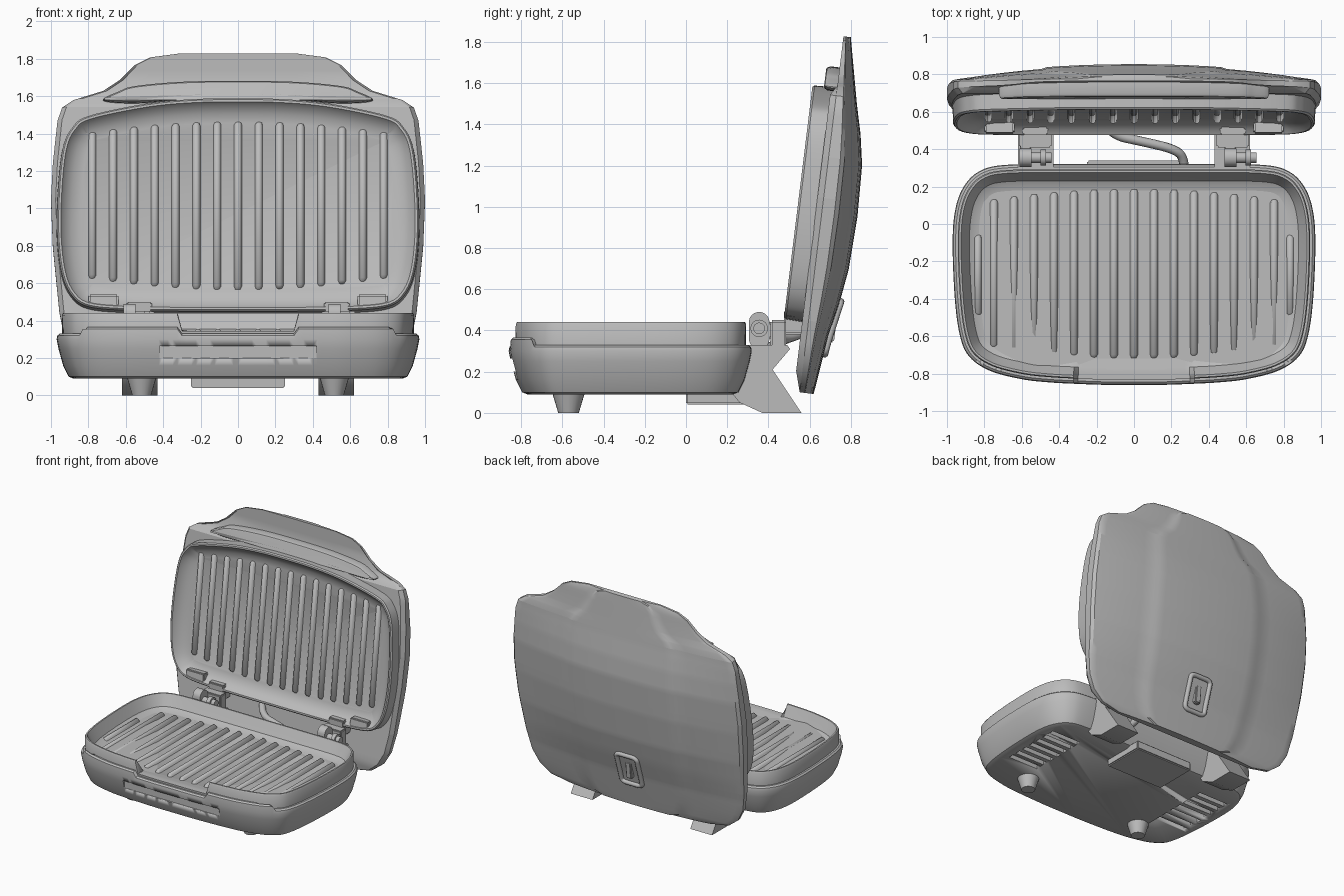
import bpy, bmesh, math
from mathutils import Matrix, Vector

if "Cube" in bpy.data.objects:
    bpy.data.objects.remove(bpy.data.objects["Cube"])

grey = bpy.data.materials.new("warm_grey")
grey.diffuse_color = (0.5, 0.5, 0.5, 1)
grey.use_nodes = True
grey.node_tree.nodes["Principled BSDF"].inputs["Base Color"].default_value = grey.diffuse_color
# lid frame: x across, y up the lid, z out of the cooking face
LID = Matrix.Translation((0, 0.552, 0.10)) @ Matrix.Rotation(math.radians(83), 4, 'X')
FLAT = Matrix.Identity(4)


def finish(name, bm, mat=FLAT, angle=32):
    bmesh.ops.recalc_face_normals(bm, faces=bm.faces)
    me = bpy.data.meshes.new(name)
    bm.to_mesh(me)
    bm.free()
    me.transform(mat)
    me.materials.append(grey)
    me.shade_smooth()
    me.set_sharp_from_angle(angle=math.radians(angle))
    ob = bpy.data.objects.new(name, me)
    bpy.context.collection.objects.link(ob)
    return ob


def lerp(table, t):
    for (a, b), (c, d) in zip(table, table[1:]):
        if t <= c:
            return b + (d - b) * max(0, t - a) / (c - a)
    return table[-1][1]


def outline(half, n=6):
    """Closed smooth outline from its right half, front to back."""
    p = [Vector(q) for q in half]
    p += [Vector((-q.x, q.y)) for q in p[-2:0:-1]]
    out = []
    for i in range(len(p)):
        a, b, c, d = p[i - 1], p[i], p[(i + 1) % len(p)], p[(i + 2) % len(p)]
        for k in range(n):
            t = k / n
            out.append(0.5 * (2 * b + (c - a) * t + (2 * a - 5 * b + 4 * c - d) * t * t
                              + (3 * b - a - 3 * c + d) * t ** 3))
    return out


def loft(bm, rings):
    rows = [[bm.verts.new(co) for co in r] for r in rings]
    for r, s in zip(rows, rows[1:]):
        for i in range(len(r)):
            j = (i + 1) % len(r)
            bm.faces.new((r[i], r[j], s[j], s[i]))
    bm.faces.new(rows[0][::-1])
    bm.faces.new(rows[-1])


def dish(name, pts, levels, mat=FLAT, rule=None):
    """Loft of an outline through (inset, height) levels."""
    nrm = []
    for i in range(len(pts)):
        t = (pts[(i + 1) % len(pts)] - pts[i - 1]).normalized()
        nrm.append(Vector((-t.y, t.x)))
    rings = []
    for d, z in levels:
        ring = [(*(p + n * d), z) for p, n in zip(pts, nrm)]
        rings.append([rule(*c) for c in ring] if rule else ring)
    bm = bmesh.new()
    loft(bm, rings)
    return finish(name, bm, mat)


def add_box(bm, x0, x1, y0, y1, z0, z1):
    m = Matrix.Translation(((x0 + x1) / 2, (y0 + y1) / 2, (z0 + z1) / 2))
    bmesh.ops.create_cube(bm, size=1, matrix=m @ Matrix.Diagonal((x1 - x0, y1 - y0, z1 - z0, 1)))


def box(name, *dims, mat=FLAT, bevel=0.008):
    bm = bmesh.new()
    add_box(bm, *dims)
    bmesh.ops.bevel(bm, geom=bm.edges[:], offset=bevel, segments=2, affect='EDGES')
    return finish(name, bm, mat)


def cylinder(name, r1, r2, depth, mat):
    bm = bmesh.new()
    bmesh.ops.create_cone(bm, cap_ends=True, segments=24, radius1=r1, radius2=r2, depth=depth, matrix=mat)
    return finish(name, bm)


def ribs(name, items, z, mat=FLAT):
    """Ridges with sloping ends; items are (x, y start, y end)."""
    bm = bmesh.new()
    prof = [(-.024, -.01), (-.016, .016), (-.007, .024), (.007, .024), (.016, .016), (.024, -.01)]
    for x, a, b in items:
        loft(bm, [[(x + u * k, y, z + (w if k == 1 else -.01)) for u, w in prof]
                  for y, k in ((a, .6), (a + .025, 1), (b - .025, 1), (b, .6))])
    return finish(name, bm, mat, 50)


def tube(name, pts, r, cyclic=False, mat=FLAT):
    cu = bpy.data.curves.new(name, 'CURVE')
    cu.dimensions = '3D'
    cu.bevel_depth, cu.bevel_resolution = r, 3
    sp = cu.splines.new('NURBS')
    sp.points.add(len(pts) - 1)
    for q, co in zip(sp.points, pts):
        q.co = (*(mat @ Vector(co)), 1)
    sp.use_cyclic_u, sp.use_endpoint_u, sp.order_u = cyclic, not cyclic, 3
    cu.materials.append(grey)
    bpy.context.collection.objects.link(bpy.data.objects.new(name, cu))


# --- base shell, with grip recess and underside vents cut in
base = outline([(0, -.86), (.15, -.86), (.3, -.855), (.45, -.847), (.6, -.83), (.77, -.785), (.88, -.71),
                (.93, -.6), (.958, -.4), (.97, -.1), (.955, .08), (.91, .2), (.83, .28), (.7, .315),
                (.4, .32), (0, .32)])


def front_lip(x, y, z):
    return (x, y, z + .035 if z > .31 and y < -.74 and abs(x) > .31 else z)


shell = dish("base_shell", base, [(.09, .09), (.065, .10), (.035, .16), (.01, .25), (0, .30), (.004, .32),
                                  (.016, .33), (.06, .33)], rule=front_lip)
bm = bmesh.new()
add_box(bm, -.42, .42, -1, -.825, .2, .265)
for s in (-1, 1):
    for i in range(7):
        y = -.42 + i * .075
        add_box(bm, min(s * .56, s * .82), max(s * .56, s * .82), y, y + .04, .05, .125)
cutter = finish("base_cutter", bm)
cutter.hide_render = True
cutter.hide_set(True)
mod = shell.modifiers.new("cuts", 'BOOLEAN')
mod.operation, mod.object, mod.solver = 'DIFFERENCE', cutter, 'EXACT'


# --- lower cooking plate with a pouring gap at the front
def spout(x, y, z):
    return (x, y, min(z, .345) if abs(x) < .31 and y < -.5 else z)


dish("lower_plate", base, [(.03, .315), (.028, .43), (.034, .44), (.045, .44), (.055, .42), (.09, .355),
                           (.14, .33)], rule=spout)
xs = [i * .107 for i in range(-7, 8)]
ribs("lower_ribs", [(x, -.725 + .1 * x * x, .195 - .1 * x * x) for x in xs]
     + [(s * .835, -.5, -.05) for s in (-1, 1)], .33)

# --- lid shell: rows up the lid, domed back with a raised middle panel
width = [(0, .62), (.03, .78), (.1, .87), (.2, .925), (.35, .955), (.7, .99), (.95, 1), (1.15, .99), (1.38, .965),
         (1.45, .94), (1.49, .88), (1.54, .72), (1.6, .63), (1.68, .55), (1.72, .47), (1.74, .32)]
dome = [(0, .068), (.285, .104), (.45, .138), (.62, .163), (.88, .174), (1.13, .166), (1.28, .14), (1.42, .105),
        (1.74, .036)]
face = [(0, 0), (.1, .03), (1.45, .03), (1.5, 0), (1.6, -.015), (1.74, 0)]
steps = [0, .1, .2, .3, .4, .47, .5, .6, .7, .8, .88, .94, .98]
steps = [-s for s in steps[:0:-1]] + steps
rows = []
for v in sorted({t for t, _ in width + dome + face} | {i * .05 for i in range(34)}):
    h, d, f = lerp(width, v), lerp(dome, v), lerp(face, v)
    row = [(s * h, v, -d * (1 - .5 * abs(s) ** 2.2) + (.008 if abs(s) > .48 else 0)) for s in steps]
    row += [(h, v, -d * .35), (h, v, 0)]
    row += [(s * h, v, f) for s in (.975, .5, 0, -.5, -.975)]
    row += [(-h, v, 0), (-h, v, -d * .35)]
    rows.append(row)
bm = bmesh.new()
loft(bm, rows)
finish("lid_shell", bm, LID, 28)

# --- upper cooking plate and its ribs
lid_line = outline([(0, .335), (.3, .335), (.6, .34), (.8, .36), (.89, .42), (.945, .54), (.97, .75), (.965, 1.0),
                    (.94, 1.22), (.89, 1.33), (.8, 1.395), (.5, 1.46), (.25, 1.485), (0, 1.49)])
dish("upper_plate", lid_line, [(0, .01), (.004, .11), (.012, .12), (.024, .12), (.04, .095), (.08, .065),
                               (.13, .05)], LID)
ribs("upper_ribs", [(x * 1.04, .455 + .11 * x * x, 1.375 - .09 * x * x) for x in xs], .05, LID)

# --- handle ledge on the lid
ledge = outline([(0, 1.50), (.3, 1.49), (.55, 1.47), (.72, 1.485), (.64, 1.53), (.55, 1.56), (.3, 1.583), (0, 1.588)])
dish("handle_ledge", ledge, [(0, -.02), (0, .045), (.008, .06), (.016, .064)], LID)

# --- latch on the lid back
ring = [(x, y, -lerp(dome, y) - .004) for x, y in
        ((-.09, .2), (0, .2), (.09, .2), (.09, .26), (.09, .4), (.09, .46), (0, .46), (-.09, .46), (-.09, .4),
         (-.09, .26))]
tube("latch_ring", ring, .018, True, LID)
box("latch_slider", -.025, .025, .26, .40, -.135, -.09, mat=LID)

# --- feet, legs, hinges and plate corner pads on both sides
leg = [(.22, .1), (.26, .05), (.37, 0), (.56, 0), (.42, .21), (.505, .31), (.49, .33), (.3, .33)]
for s, side in ((-1, "left"), (1, "right")):
    cylinder(side + "_front_foot", .05, .08, .1, Matrix.Translation((s * .515, -.57, .05)))
    bm = bmesh.new()
    loft(bm, [[(s * x, y, z) for y, z in leg] for x in (.43, .62)])
    finish(side + "_back_leg", bm)
    a, b = sorted((s * .44, s * .615))
    box(side + "_hinge_block", a, b, .41, .485, .31, .45)
    box(side + "_hinge_arm", a + .02, b - .02, .475, .58, .38, .50)
    c = -.58 if s < 0 else .515
    bm = bmesh.new()
    loft(bm, [[(c + dx, .355 + .05 * math.cos(t), .4 + math.copysign(.04, math.sin(t)) + .05 * math.sin(t))
               for t in (math.pi * (k + .5) / 10 for k in range(20))] for dx in (-.032, .032)])
    finish(side + "_hinge_bracket", bm)
    box(side + "_hinge_link", c - .03, c + .03, .37, .45, .36, .44)
    turn = Matrix.Rotation(math.pi / 2, 4, 'Y')
    cylinder(side + "_hinge_pin", .028, .028, .12, Matrix.Translation((c + .08, .355, .41)) @ turn)
    cylinder(side + "_hinge_nut", .042, .042, .03, Matrix.Translation((c + .095, .355, .41)) @ turn)
    a, b = sorted((s * .64, s * .80))
    box(side + "_plate_pad", a, b, .36, .43, .04, .115, mat=LID)

# --- drip tray guide and power cable
box("drip_tray_guide", -.25, .25, 0, .34, .04, .11)
tube("cable", [(.27, .27, .24), (.27, .35, .27), (.22, .4, .31), (.05, .44, .34), (-.14, .48, .36), (-.2, .6, .4)], .025)
